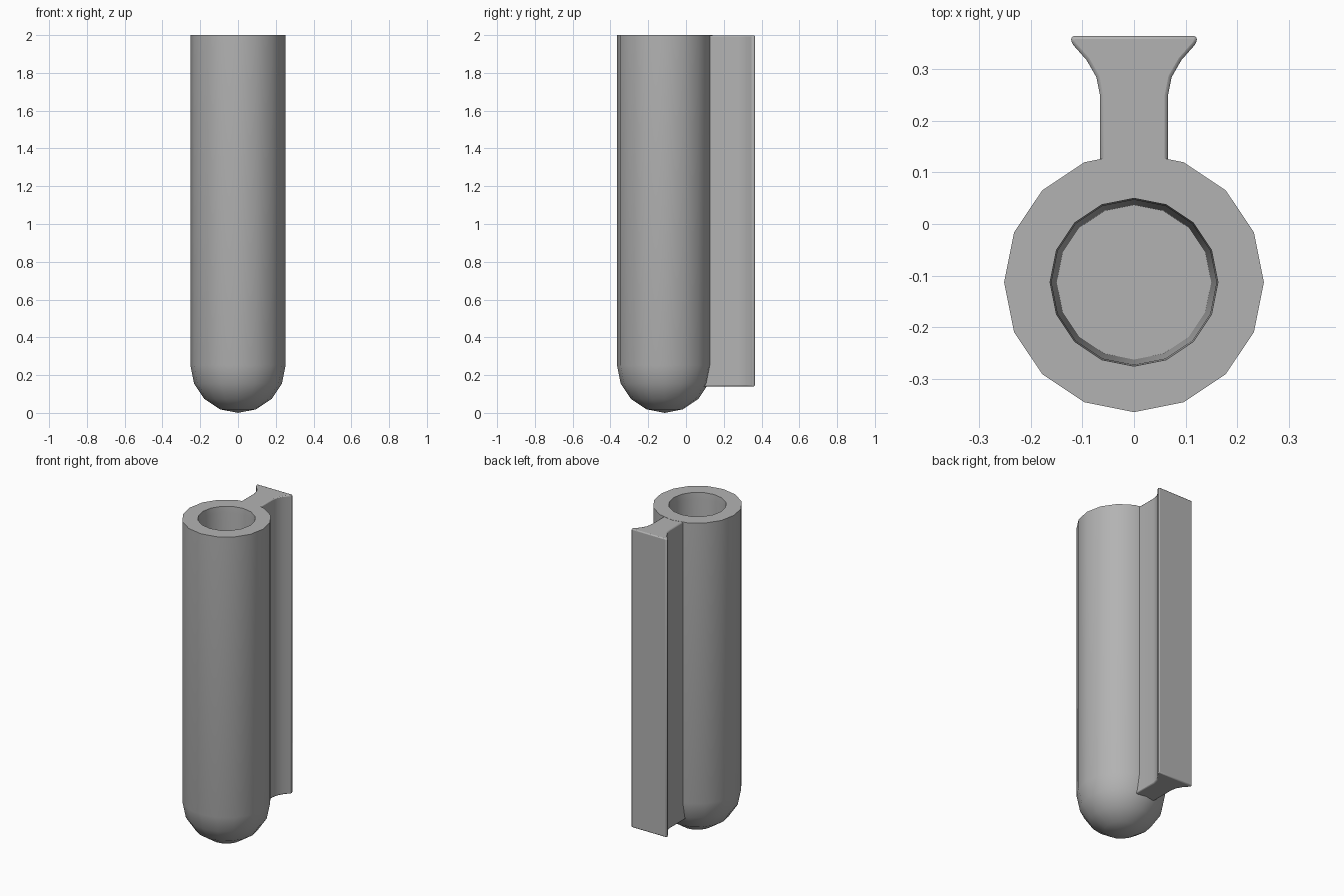
import bpy
import bmesh
from math import cos, sin, pi, radians

cube = bpy.data.objects.get("Cube")
if cube:
    bpy.data.objects.remove(cube, do_unlink=True)

AXIS_Y = -0.113   # tube axis
RADIUS = 0.252
SIDES = 16
TOP = 2.0

grey = bpy.data.materials.new("plain_grey")
grey.use_nodes = True
colour = (0.45, 0.45, 0.45, 1)
grey.diffuse_color = colour
grey.node_tree.nodes["Principled BSDF"].inputs["Base Color"].default_value = colour


def finish(bm, name, angle):
    """Turn a bmesh into a smooth-shaded object with the grey material."""
    bmesh.ops.recalc_face_normals(bm, faces=bm.faces)
    mesh = bpy.data.meshes.new(name)
    bm.to_mesh(mesh)
    bm.free()
    mesh.materials.append(grey)
    obj = bpy.data.objects.new(name, mesh)
    bpy.context.collection.objects.link(obj)
    bpy.ops.object.select_all(action='DESELECT')
    obj.select_set(True)
    bpy.context.view_layer.objects.active = obj
    bpy.ops.object.shade_smooth_by_angle(angle=radians(angle))
    return obj


def lathe(name, profile, angle):
    """Revolve (radius, z) points about the tube axis; ends are closed."""
    bm = bmesh.new()
    rings = []
    for r, z in profile:
        rings.append([bm.verts.new((r * cos(2 * pi * i / SIDES),
                                    AXIS_Y + r * sin(2 * pi * i / SIDES), z))
                      for i in range(SIDES)])
    for a, b in zip(rings, rings[1:]):
        for i in range(SIDES):
            j = (i + 1) % SIDES
            bm.faces.new((a[i], a[j], b[j], b[i]))
    bm.faces.new(rings[-1])
    bmesh.ops.remove_doubles(bm, verts=rings[0], dist=0.0001)
    return finish(bm, name, angle)


# Round-bottomed tube with a slightly tapered, flat-floored bore
dome = [(RADIUS * sin(k * pi / 8), RADIUS * (1 - cos(k * pi / 8))) for k in range(5)]
bore = [(RADIUS, TOP), (0.163, TOP), (0.16, TOP - 0.04), (0.15, 0.25)]
lathe("tube_body", dome + bore, 40)

# Mounting rail: a neck that flares into a flat back plate
half = [(0.066, 0.08), (0.066, 0.25), (0.073, 0.285), (0.092, 0.318),
        (0.122, 0.352), (0.122, 0.365)]
outline = half + [(-x, y) for x, y in reversed(half)]
bm = bmesh.new()
base = bm.faces.new([bm.verts.new((x, y, 0.14)) for x, y in outline])
extruded = bmesh.ops.extrude_face_region(bm, geom=[base])
for v in extruded["geom"]:
    if isinstance(v, bmesh.types.BMVert):
        v.co.z = TOP - 0.001
rail = finish(bm, "mounting_rail", 40)
bevel = rail.modifiers.new("soft_edges", 'BEVEL')
bevel.width = 0.009
bevel.segments = 2
bevel.limit_method = 'ANGLE'
bevel.angle_limit = radians(40)
# Keep the bevel ahead of the smoothing step
rail.modifiers.move(len(rail.modifiers) - 1, 0)
